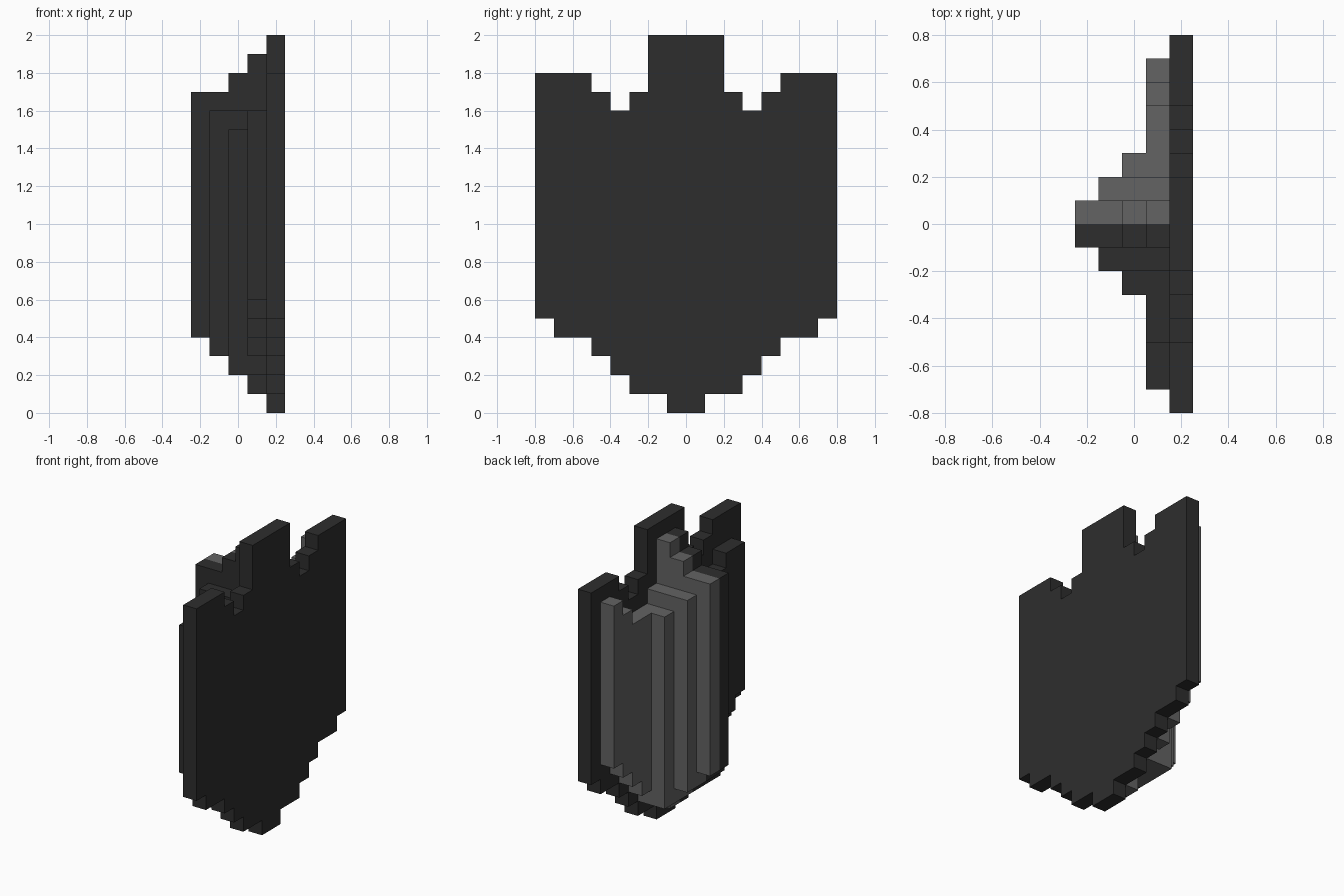
import bpy
import bmesh

cube = bpy.data.objects.get("Cube")
if cube:
    bpy.data.objects.remove(cube, do_unlink=True)


def make_material(name, value):
    mat = bpy.data.materials.new(name)
    mat.use_nodes = True
    colour = (value, value, value, 1)
    mat.diffuse_color = colour
    bsdf = mat.node_tree.nodes["Principled BSDF"]
    bsdf.inputs["Base Color"].default_value = colour
    bsdf.inputs["Roughness"].default_value = 0.8
    return mat


charcoal = make_material("charcoal", 0.027)
grey = make_material("mid_grey", 0.125)


def outline(bottoms, tops, whole=False, side=1):
    """Stepped outline in (y, z); each list holds (outer y, z) from the centre out."""
    def steps(levels):
        pts, y0 = [], 0.0
        for y1, z in levels:
            pts += [(y0, z), (y1, z)]
            y0 = y1
        return pts
    low, high = steps(bottoms), steps(tops)
    half = low + high[::-1]
    if whole:
        # drop the two centre points, then mirror to the other side
        half = half[1:-1]
        return half + [(-y, z) for y, z in reversed(half)]
    return [(side * y, z) for y, z in half]


def slab(name, points, x0, x1, mat):
    """Extrude a (y, z) outline from x0 to x1."""
    bm = bmesh.new()
    face = bm.faces.new([bm.verts.new((x0, y, z)) for y, z in points])
    ext = bmesh.ops.extrude_face_region(bm, geom=[face])
    moved = [v for v in ext["geom"] if isinstance(v, bmesh.types.BMVert)]
    bmesh.ops.translate(bm, verts=moved, vec=(x1 - x0, 0, 0))
    bmesh.ops.recalc_face_normals(bm, faces=bm.faces)
    mesh = bpy.data.meshes.new(name)
    bm.to_mesh(mesh)
    bm.free()
    mesh.materials.append(mat)
    obj = bpy.data.objects.new(name, mesh)
    bpy.context.collection.objects.link(obj)
    return obj


# Flat back plate with a notched crown and stepped point
slab("back_plate", outline(
    [(0.1, 0), (0.3, 0.1), (0.4, 0.2), (0.5, 0.3), (0.7, 0.4), (0.8, 0.5)],
    [(0.2, 2), (0.3, 1.7), (0.4, 1.6), (0.5, 1.7), (0.8, 1.8)],
    whole=True), 0.15, 0.25, charcoal)

# Raised face: one half grey, one half charcoal, stepping out to a central ridge
panel_low = [(0.1, 0.1), (0.3, 0.2), (0.4, 0.3), (0.5, 0.4), (0.6, 0.5), (0.7, 0.6)]
panel_high = [(0.1, 1.9), (0.2, 1.6), (0.5, 1.5), (0.6, 1.6)]
for label, side, mat, rim in (("left", 1, grey, [(0.7, 1.7)]),
                              ("right", -1, charcoal, [])):
    high = panel_high + rim if rim else panel_high[:-1] + [(0.7, 1.6)]
    layers = [
        ("face_panel", panel_low, high),
        ("ridge_base", [(0.3, 0.2)], [(0.1, 1.8), (0.2, 1.6), (0.3, 1.5)]),
        ("ridge_middle", [(0.2, 0.3)], [(0.1, 1.7), (0.2, 1.6)]),
        ("ridge_crest", [(0.1, 0.4)], [(0.1, 1.7)]),
    ]
    for i, (part, low, top) in enumerate(layers):
        x1 = 0.15 - 0.1 * i
        slab(f"{part}_{label}", outline(low, top, side=side), x1 - 0.1, x1, mat)
